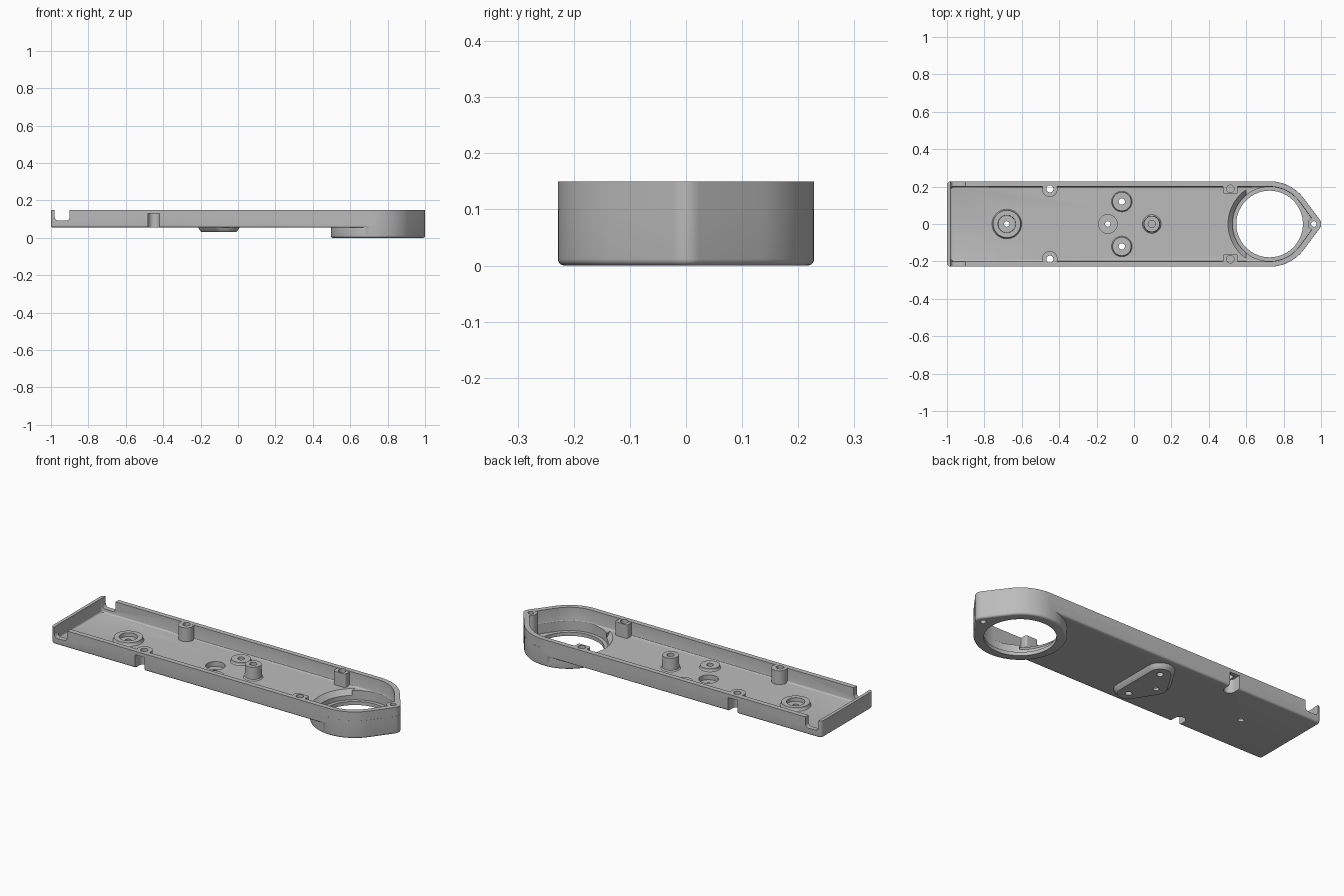
import bpy, bmesh, math
from mathutils import Matrix

cube = bpy.data.objects.get("Cube")
if cube:
    bpy.data.objects.remove(cube, do_unlink=True)

grey = bpy.data.materials.new("cast_grey")
grey.use_nodes = True
GREY = (0.5, 0.5, 0.5, 1)
grey.diffuse_color = GREY
grey.node_tree.nodes["Principled BSDF"].inputs["Base Color"].default_value = GREY


def outline(circles, inset=0.0):
    """Points of a belt wrapped counter-clockwise around circles (x, y, r)."""
    n = len(circles)
    edge = []
    for i in range(n):
        (ax, ay, ar), (bx, by, br) = circles[i], circles[(i + 1) % n]
        dx, dy = bx - ax, by - ay
        edge.append(math.atan2(dy, dx) - math.acos((ar - br) / math.hypot(dx, dy)))
    pts = []
    for i, (x, y, r) in enumerate(circles):
        sweep = (edge[i] - edge[i - 1]) % math.tau
        steps = max(4, round(sweep * (16 if r > 0.1 else 6)))
        for k in range(steps + 1):
            a = edge[i - 1] + sweep * k / steps
            pts.append((x + (r - inset) * math.cos(a), y + (r - inset) * math.sin(a)))
    return pts


def loft(name, rings):
    """Closed solid through a stack of (z, points) rings."""
    bm = bmesh.new()
    loops = [[bm.verts.new((x, y, z)) for x, y in pts] for z, pts in rings]
    for low, high in zip(loops, loops[1:]):
        for i in range(len(low)):
            j = (i + 1) % len(low)
            bm.faces.new((low[i], low[j], high[j], high[i]))
    bm.faces.new(loops[0][::-1])
    bm.faces.new(loops[-1])
    mesh = bpy.data.meshes.new(name)
    bm.to_mesh(mesh)
    bm.free()
    mesh.materials.append(grey)
    obj = bpy.data.objects.new(name, mesh)
    bpy.context.collection.objects.link(obj)
    return obj


def belt(name, circles, layers):
    return loft(name, [(z, outline(circles, inset)) for z, inset in layers])


def lathe(name, x, y, profile, sides=32):
    """Round solid from (z, radius) pairs."""
    angles = [math.tau * i / sides for i in range(sides)]
    return loft(name, [(z, [(x + r * math.cos(a), y + r * math.sin(a)) for a in angles])
                       for z, r in profile])


def combine(target, tool, operation):
    mod = target.modifiers.new(operation.title(), "BOOLEAN")
    mod.operation, mod.solver, mod.object = operation, "EXACT", tool
    with bpy.context.temp_override(object=target, active_object=target):
        bpy.ops.object.modifier_apply(modifier=mod.name)
    bpy.data.objects.remove(tool, do_unlink=True)


def fillet(z, r, steps=5):
    """Layers of a rounded bottom edge."""
    return [(z + r * (1 - math.sin(a)), r * (1 - math.cos(a)))
            for a in (math.pi / 2 * (1 - k / steps) for k in range(steps + 1))]


TOP, FLOOR = 0.15, 0.072
RING_X, NOSE_X = 0.725, 0.962
ring, nose = (RING_X, 0, 0.228), (NOSE_X, 0, 0.038)

# Outer shell: long tray, deep ring cup and the pad underneath
housing = belt("arm_housing", [(-0.98, -0.208, 0.02), ring, nose, ring, (-0.98, 0.208, 0.02)],
               fillet(0.055, 0.012) + [(TOP, 0)])
cup = belt("ring_cup", [(RING_X, 0, 0.2285), (NOSE_X, 0, 0.0385)],
           fillet(0, 0.012) + [(0.1, 0)])
combine(housing, cup, "UNION")
pad = belt("underside_pad", [(-0.14, 0, 0.075), (-0.065, -0.12, 0.075), (-0.065, 0.12, 0.075)],
           [(0.03, 0.02), (0.034, 0.016), (0.052, 0.003), (0.062, 0)])
combine(housing, pad, "UNION")

# Hollow inside
inner_ring, inner_nose = (RING_X, 0, 0.2), (0.935, 0, 0.03)
tray_cavity = belt("tray_cavity",
                   [(-0.967, -0.185, 0.015), inner_ring, inner_nose, inner_ring,
                    (-0.967, 0.185, 0.015)],
                   fillet(FLOOR, 0.008, 3) + [(0.2, 0)])
combine(housing, tray_cavity, "DIFFERENCE")
cup_cavity = belt("cup_cavity", [(RING_X, 0, 0.1985), (0.935, 0, 0.0285)],
                  [(0.02, 0), (0.11, 0)])
combine(housing, cup_cavity, "DIFFERENCE")

# Sloped lip where the tray floor drops into the cup
lip = lathe("cup_lip", RING_X, 0, [(0.041, 0.195), (0.081, 0.23)], 96)
tray_side = belt("tray_side", [(0.45, -0.25, 0.01), (0.59, -0.25, 0.01),
                               (0.59, 0.25, 0.01), (0.45, 0.25, 0.01)], [(0.01, 0), (0.13, 0)])
combine(lip, tray_side, "INTERSECT")
combine(housing, lip, "DIFFERENCE")

# Bosses and posts
base = 0.062
bosses = [
    lathe("nose_boss", NOSE_X, 0, [(0.01, 0.033), (0.1495, 0.033)]),
    lathe("pivot_boss", -0.68, 0, [(base, 0.079), (FLOOR, 0.079), (0.077, 0.075), (0.09, 0.073)], 48),
    lathe("centre_post", 0.095, 0, [(base, 0.05), (FLOOR, 0.05), (0.078, 0.044), (0.145, 0.042)]),
]
for s in (-1, 1):
    bosses += [
        lathe("pad_boss", -0.065, 0.12 * s, [(base, 0.055), (FLOOR, 0.055), (0.077, 0.051), (0.087, 0.05)]),
        lathe("wall_boss", -0.45, 0.185 * s, [(base, 0.041), (0.1495, 0.041)]),
        belt("corner_block", [(x, y * s, 0.01) for x, y in
                              ((0.487, 0.17), (0.543, 0.17), (0.543, 0.21), (0.487, 0.21))[::s]],
             [(base, 0), (0.148, 0)]),
    ]
for boss in bosses:
    combine(housing, boss, "UNION")

# Bores, recesses and screw holes
holes = [
    lathe("ring_opening", RING_X, 0, [(-0.05, 0.178), (0.05, 0.178)], 96),
    lathe("nose_hole", NOSE_X, 0, [(-0.05, 0.015), (0.2, 0.015)], 24),
    lathe("pivot_recess", -0.68, 0, [(0.07, 0.046), (0.2, 0.052)], 48),
    lathe("pivot_hole", -0.68, 0, [(0, 0.015), (0.2, 0.015)], 24),
    lathe("pad_recess", -0.14, 0, [(0.045, 0.05), (0.2, 0.05)]),
    lathe("pad_centre_hole", -0.14, 0, [(0, 0.015), (0.2, 0.015)], 24),
    lathe("post_hole", 0.095, 0, [(0.1, 0.019), (0.2, 0.019)], 24),
]
for s in (-1, 1):
    holes += [
        lathe("pad_hole", -0.065, 0.12 * s, [(0, 0.017), (0.2, 0.017)], 24),
        lathe("wall_hole", -0.45, 0.188 * s, [(0, 0.019), (0.2, 0.019)], 24),
        belt("screw_slot", [(-0.45, 0.19 * s, 0.03), (-0.45, 0.26 * s, 0.03)],
             [(0.02, 0), (0.13, 0)]),
        lathe("block_hole", 0.515, 0.188 * s, [(0.1, 0.02), (0.2, 0.02)], 24),
    ]

# Rounded notch through both side walls at the square end
notch = belt("side_notch", [(-0.96, 0.112, 0.02), (-0.92, 0.112, 0.02),
                            (-0.92, 0.25, 0.02), (-0.96, 0.25, 0.02)],
             [(-0.3, 0), (0.3, 0)])
notch.data.transform(Matrix.Rotation(math.pi / 2, 4, "X"))
holes.append(notch)
for hole in holes:
    combine(housing, hole, "DIFFERENCE")

# Smooth curved walls, crisp edges
bpy.ops.object.select_all(action="DESELECT")
housing.select_set(True)
bpy.context.view_layer.objects.active = housing
bpy.ops.object.shade_smooth_by_angle(angle=math.radians(30))
